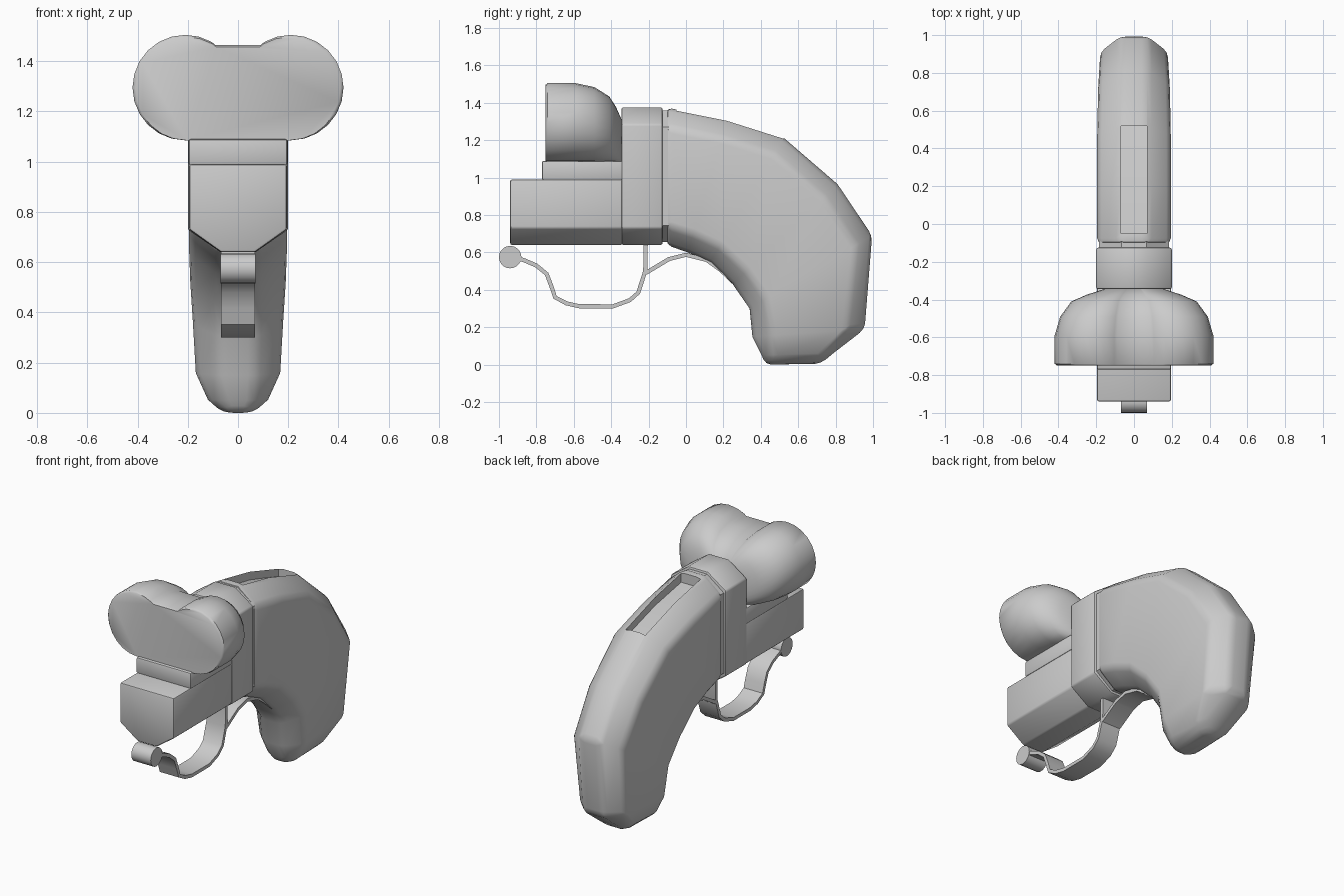
import bpy, bmesh, math
from mathutils import Vector

cube = bpy.data.objects.get("Cube")
if cube:
    bpy.data.objects.remove(cube, do_unlink=True)

grey = bpy.data.materials.new("plain grey")
grey.use_nodes = True
COLOUR = (0.6, 0.6, 0.6, 1)
grey.diffuse_color = COLOUR
grey.node_tree.nodes["Principled BSDF"].inputs["Base Color"].default_value = COLOUR


def loft(name, rings):
    """Skin a row of equal-sized closed rings and cap both ends."""
    bm = bmesh.new()
    rows = [[bm.verts.new(p) for p in ring] for ring in rings]
    n = len(rows[0])
    for a, b in zip(rows, rows[1:]):
        for i in range(n):
            j = (i + 1) % n
            bm.faces.new((a[i], a[j], b[j], b[i]))
    bm.faces.new(rows[0])
    bm.faces.new(rows[-1])
    bmesh.ops.recalc_face_normals(bm, faces=bm.faces)
    mesh = bpy.data.meshes.new(name)
    bm.to_mesh(mesh)
    bm.free()
    mesh.materials.append(grey)
    obj = bpy.data.objects.new(name, mesh)
    bpy.context.collection.objects.link(obj)
    return obj


def activate(obj):
    bpy.ops.object.select_all(action='DESELECT')
    obj.select_set(True)
    bpy.context.view_layer.objects.active = obj


def bevel(obj, width, segments=2, angle=35):
    activate(obj)
    mod = obj.modifiers.new("bevel", 'BEVEL')
    mod.width, mod.segments = width, segments
    mod.limit_method, mod.angle_limit = 'ANGLE', math.radians(angle)
    bpy.ops.object.modifier_apply(modifier=mod.name)


def smooth(obj, angle=35):
    activate(obj)
    bpy.ops.object.shade_smooth_by_angle(angle=math.radians(angle))


def section(outer, inner, half, flat, cut):
    """Octagon spanning two (y, z) points, with its flat sides facing x."""
    o, i = Vector((0, *outer)), Vector((0, *inner))
    d = (i - o).normalized() * cut
    right = [(flat, o), (half, o + d), (half, i - d), (flat, i)]
    return ([p + Vector((x, 0, 0)) for x, p in right] +
            [p - Vector((x, 0, 0)) for x, p in reversed(right)])


# Curved grip, tapering towards a rounded butt
grip_rows = [
    ((-0.105, 1.375), (-0.105, 0.64), 0.195), ((0.22, 1.31), (0.01, 0.60), 0.195),
    ((0.52, 1.215), (0.13, 0.545), 0.195), ((0.81, 0.965), (0.25, 0.43), 0.19),
    ((0.995, 0.69), (0.34, 0.30), 0.18), ((0.955, 0.19), (0.355, 0.15), 0.168)]
rings = [section(o, i, w, 0.07, 0.1) for o, i, w in grip_rows]
rings.append(section((0.79, 0.063), (0.405, 0.05), 0.12, 0.065, 0.06))
rings.append(section((0.72, 0.005), (0.425, 0.0), 0.06, 0.04, 0.04))
grip = loft("grip", rings)
bevel(grip, 0.03)

# Long slot sunk into the top of the grip
slot = [(-0.05, 1.6), (0.52, 1.6), (0.52, 1.16), (0.22, 1.25), (-0.05, 1.3)]
cutter = loft("slot_cutter", [[(x, y, z) for y, z in slot] for x in (-0.07, 0.07)])
cutter.hide_render = True
activate(grip)
cut = grip.modifiers.new("slot", 'BOOLEAN')
cut.operation, cut.object, cut.solver = 'DIFFERENCE', cutter, 'EXACT'
bpy.ops.object.modifier_apply(modifier=cut.name)
bpy.data.objects.remove(cutter, do_unlink=True)
smooth(grip, 40)

# Rear block of the body, and the recessed joint behind it
block = loft("rear_block", [section((y, 1.375), (y, 0.64), 0.2, 0.07, 0.09)
                            for y in (-0.345, -0.125)])
joint = loft("joint", [section((y, 1.36), (y, 0.655), 0.185, 0.065, 0.09)
                       for y in (-0.14, -0.09)])

# Barrel with a flat top and chamfered underside
half = [(0.195, 0.99), (0.195, 0.73), (0.068, 0.64)]
profile = half + [(-x, z) for x, z in reversed(half)]
barrel = loft("barrel", [[(x, y, z) for x, z in profile] for y in (-0.94, -0.34)])

# Mounting plate under the sight
plate = loft("mounting_plate", [[(-0.197, y, 0.985), (0.197, y, 0.985),
                                 (0.197, y, 1.09), (-0.197, y, 1.09)]
                                for y in (-0.77, -0.34)])
for part in (block, barrel, plate):
    bevel(part, 0.01)
    smooth(part)
smooth(joint)

# Twin-lobed sight, shrinking towards the rear above a level base
lobe = [(0.0, 1.085)]
for deg in range(-90, 121, 15):
    a = math.radians(deg)
    lobe.append((0.21 + 0.21 * math.cos(a), 1.295 + 0.21 * math.sin(a)))
lobe.append((0.09, 1.465))
outline = lobe + [(-x, z) for x, z in reversed(lobe[1:])]
stations = [(-0.75, 0.97, 0.98), (-0.74, 1, 1), (-0.59, 1, 1), (-0.49, 0.93, 0.95),
            (-0.41, 0.79, 0.83), (-0.375, 0.6, 0.7), (-0.345, 0.38, 0.54)]
sight = loft("sight", [[(x * sx, y, 1.085 + (z - 1.085) * sz) for x, z in outline]
                       for y, sx, sz in stations])
smooth(sight, 50)


def strap(name, path, width=0.068, thick=0.011):
    """Flat band following a (y, z) path."""
    pts = [Vector(p) for p in path]
    rows = []
    for k, p in enumerate(pts):
        t = (pts[min(k + 1, len(pts) - 1)] - pts[max(k - 1, 0)]).normalized()
        n = Vector((-t.y, t.x)) * thick
        a, b = p + n, p - n
        rows.append([(-width, *a), (width, *a), (width, *b), (-width, *b)])
    smooth(loft(name, rows), 40)


# Trigger guard, its rear brace, and the rolled front end
strap("trigger_guard", [(-0.93, 0.575), (-0.87, 0.56), (-0.8, 0.53), (-0.745, 0.485),
                        (-0.72, 0.42), (-0.70, 0.36), (-0.64, 0.328), (-0.57, 0.312),
                        (-0.39, 0.312), (-0.30, 0.345), (-0.255, 0.385),
                        (-0.218, 0.5), (-0.215, 0.66)])
strap("guard_brace", [(-0.215, 0.49), (-0.09, 0.565), (0.0, 0.587),
                      (0.11, 0.56), (0.18, 0.51), (0.26, 0.44)])
bpy.ops.mesh.primitive_cylinder_add(vertices=20, radius=0.06, depth=0.14,
                                    location=(0, -0.94, 0.575),
                                    rotation=(0, math.pi / 2, 0))
roll = bpy.context.object
roll.name = "guard_roll"
roll.data.materials.append(grey)
smooth(roll)
